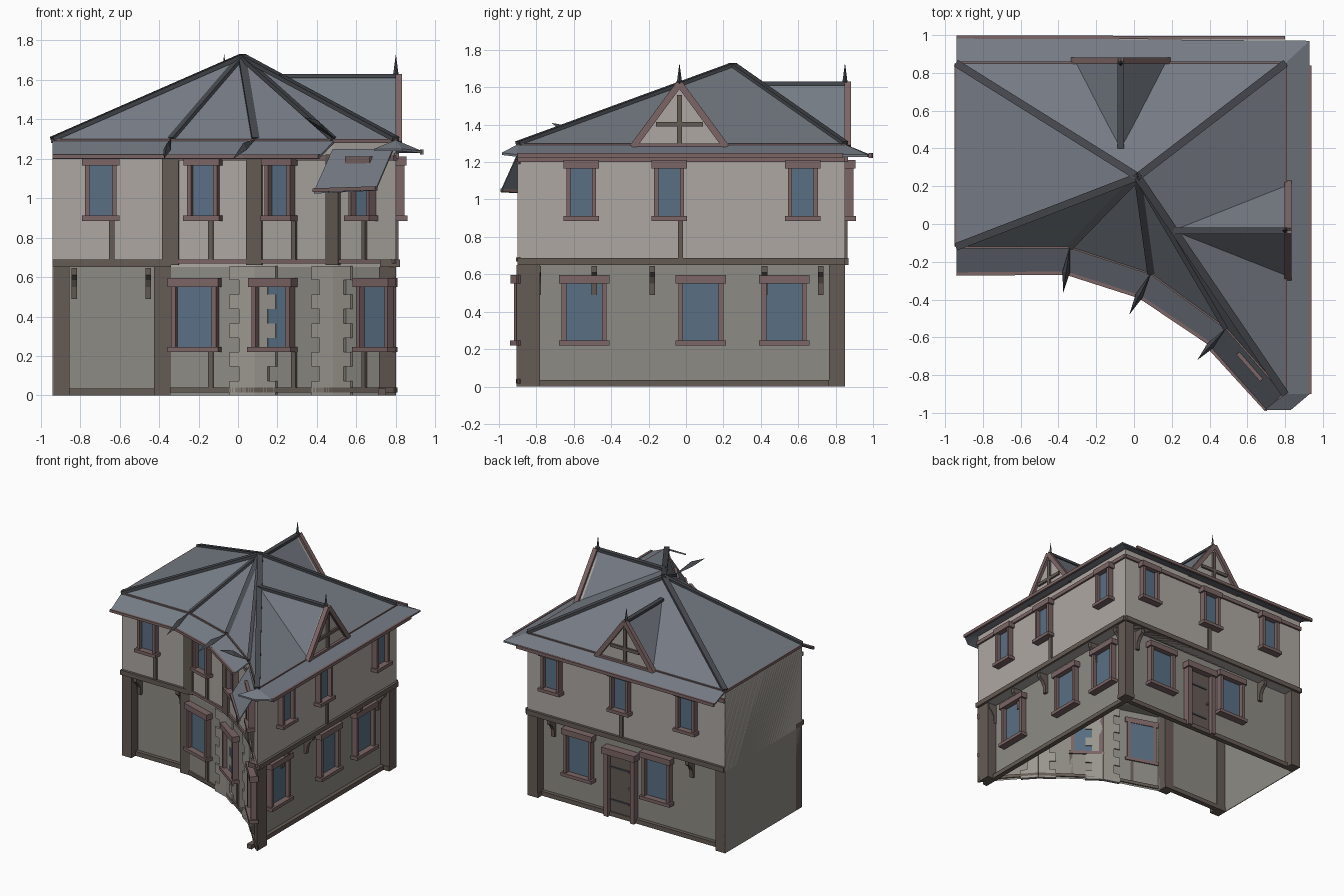
import bpy, math
from mathutils import Vector as V

if "Cube" in bpy.data.objects:
    bpy.data.objects.remove(bpy.data.objects["Cube"])

def mat(name, r, g, b):
    m = bpy.data.materials.new(name)
    m.diffuse_color = (r, g, b, 1)
    m.use_nodes = True
    m.node_tree.nodes["Principled BSDF"].inputs["Base Color"].default_value = m.diffuse_color
    return m

PLASTER = mat("plaster", .42, .39, .36)
STONE = mat("stone", .27, .26, .23)
QUOIN = mat("quoin", .33, .31, .28)
WOOD = mat("timber", .13, .105, .09)
TRIM = mat("trim", .2, .13, .13)
GLASS = mat("glass", .1, .16, .23)
SLATE = mat("slate", .18, .2, .235)
DARK = mat("dark_slate", .06, .065, .075)

def mesh(name, verts, faces, m):
    me = bpy.data.meshes.new(name)
    me.from_pydata([tuple(v) for v in verts], [], faces)
    me.materials.append(m)
    ob = bpy.data.objects.new(name, me)
    bpy.context.collection.objects.link(ob)
    return ob

def prism(name, pts, vec, m, bottom=True):
    pts = [V(p) for p in pts]
    n = len(pts)
    normal = sum(((pts[i] - pts[0]).cross(pts[i + 1] - pts[0]) for i in range(1, n - 1)), V())
    if normal.dot(V(vec)) < 0:
        pts.reverse()
    faces = [[i, (i + 1) % n, n + (i + 1) % n, n + i] for i in range(n)] + [list(range(n, 2 * n))]
    if bottom:
        faces.append(list(range(n))[::-1])
    return mesh(name, pts + [p + V(vec) for p in pts], faces, m)

def beam(name, p, q, w, h, m):
    p, q = V(p), V(q)
    d = (q - p).normalized()
    side = d.cross(V((0, 0, 1))).normalized()
    up = side.cross(d)
    return prism(name, [p + side * a * w / 2 + up * b * h / 2
                        for a, b in ((-1, -1), (1, -1), (1, 1), (-1, 1))], q - p, m)

class Wall:
    """Local frame on a wall: s runs along it, n points outward."""
    def __init__(self, origin, direction):
        self.o, self.u = V((*origin, 0)), V((*direction, 0)).normalized()
        self.n = V((self.u.y, -self.u.x, 0))

    def at(self, s, n, z):
        return self.o + self.u * s + self.n * n + V((0, 0, z))

    def box(self, name, s0, s1, n0, n1, z0, z1, m):
        prism(name, [self.at(s0, n0, z0), self.at(s1, n0, z0), self.at(s1, n1, z0), self.at(s0, n1, z0)],
              (0, 0, z1 - z0), m)

    def window(self, s, n, w, z0, z1, jamb):
        h = w / 2
        self.box("window_sill", s - h, s + h, n - .01, n + .06, z0, z0 + .026, TRIM)
        self.box("window_lintel", s - h, s + h, n - .01, n + .055, z1 - .045, z1, TRIM)
        for k in (-1, 1):
            a, b = sorted((s + k * (h - .015), s + k * (h - .015 - jamb)))
            self.box("window_jamb", a, b, n - .01, n + .045, z0 + .026, z1 - .045, TRIM)
        self.box("window_glass", s - h + .03, s + h - .03, n - .005, n + .012, z0 + .02, z1 - .04, GLASS)

    def upper_window(self, s):
        self.window(s, 0, .19, .885, 1.21, .022)

    def lower_window(self, s, n):
        self.window(s, n, .27, .22, .595, .025)

    def bracket(self, s):
        prof = [(-R, .645), (-.005, .645), (-.005, .61), (-.035, .585), (-.055, .55), (-.06, .49), (-R, .49)]
        prism("bracket", [self.at(s - .015, a, z) for a, z in prof], self.u * .03, WOOD)

    def dormer(self, s, depth):
        w, z0, z1, n = .25, 1.28, 1.62, .01
        l, r, t = self.at(s - w, n, z0), self.at(s + w, n, z0), self.at(s, n, z1)
        back = self.at(s, -depth, z1)
        mesh("dormer_roof", [l, r, t, back], [(0, 2, 3), (1, 3, 2)], SLATE)
        prism("dormer_gable", [l, r, t], -self.n * .03, PLASTER)
        for e in (l, r):
            beam("dormer_rake_board", e + self.n * .005, t + self.n * .005, .035, .035, TRIM)
        beam("dormer_ridge", t, back, .035, .02, DARK)
        self.box("dormer_base", s - w, s + w, n - .02, n + .02, 1.275, 1.3, TRIM)
        self.box("dormer_post", s - .013, s + .013, n - .01, n + .015, 1.3, 1.56, WOOD)
        self.box("dormer_crossbar", s - .125, s + .125, n - .01, n + .015, 1.39, 1.415, WOOD)
        bpy.ops.mesh.primitive_cone_add(vertices=4, radius1=.016, radius2=0, depth=.12,
                                        location=self.at(s, 0, 1.67))
        bpy.context.object.name = "finial"
        bpy.context.object.data.materials.append(DARK)

# Footprint corners, counter-clockwise from the front left
R = .08
A, B, C, D, E, F, G = foot = [(-.94, -.12), (-.34, -.12), (.09, -.26), (.49, -.55),
                              (.8, -.9), (.8, .85), (-.94, .85)]
front = Wall((0, -.12), (1, 0))
right = Wall((.8, 0), (0, 1))
rear = Wall((0, .85), (-1, 0))
segs = [Wall(p, (q[0] - p[0], q[1] - p[1])) for p, q in ((B, C), (C, D), (D, E))]
lens = [(V(q) - V(p)).length for p, q in ((B, C), (C, D), (D, E))]

# Storeys: recessed ground floor, open below, and upper floor
low = [(-.94, -.04), (-.34, -.04), B, C, D, (.78, -.877), (.72, -.81), (.72, .77), (-.94, .77)]
prism("ground_floor_walls", [(x, y, 0) for x, y in low], (0, 0, .65), STONE, bottom=False)
prism("upper_floor_walls", [(x, y, .65) for x, y in foot], (0, 0, .63), PLASTER)
prism("side_party_wall", [(-.94, -.12, 0), (-.94, .85, 0), (-.94, .85, 1.29), (-.94, -.12, 1.29)],
      (.006, 0, 0), STONE)

# Straight walls: posts, bands, plinths
for wall, s0, s1 in ((front, -.94, -.34), (right, -.9, .85), (rear, -.8, .94)):
    wall.box("storey_band", s0, s1, -R, .02, .65, .688, WOOD)
    wall.box("eaves_band", s0, s1, -.01, .015, 1.2, 1.23, TRIM)
    wall.box("plinth", s0, s1, -R - .01, -R + .03, .0, .035, WOOD)
    wall.box("corner_post", s1 - .085, s1, -.085, 0, 0, .65, WOOD)
    if wall is not right:
        wall.box("corner_post", s0, s0 + .085, -.085, 0, 0, .65, WOOD)
prism("front_corner_post", [(.8, -.905, 0), (.8, -.78, 0), (.715, -.78, 0), (.715, -.815, 0)], (0, 0, .65), WOOD)

# Openings and brackets
front.upper_window(-.695)
front.box("stud", -.655, -.627, 0, .014, .688, .885, WOOD)
for s in (-.83, -.455):
    front.bracket(s)
for s in (-.56, -.09, .625):
    right.upper_window(s)
for s in (-.545, .08, .525):
    right.lower_window(s, -R)
for s in (-.79, -.49, -.18, .42, .72):
    right.bracket(s)
for s in (-.575, .03, .615):
    rear.upper_window(s)
for s in (-.39, .3):
    rear.lower_window(s, -R)
for s in (-.62, .6):
    rear.bracket(s)
for wall, s in ((right, -.03), (rear, .03)):
    wall.box("stud", s - .014, s + .014, 0, .014, .688, .885, WOOD)

# Rear door
ds = -.015
rear.box("door_leaf", ds - .1, ds + .1, -R, -R + .02, 0, .5, WOOD)
rear.box("door_lintel", ds - .145, ds + .145, -R, -R + .07, .5, .55, TRIM)
for k in (-1, 1):
    rear.box("door_jamb", ds + k * .115 - .018, ds + k * .115 + .018, -R, -R + .055, 0, .5, TRIM)
for z in (.12, .38):
    rear.box("door_hinge", ds - .1, ds + .07, -R + .02, -R + .026, z, z + .015, DARK)
rear.box("door_knob", ds + .07, ds + .085, -R + .02, -R + .035, .25, .265, TRIM)

# Faceted curved front
for wall, L, up, lo, stud in zip(segs, lens, (.18, .167, .235), (.135, .125, .335), (.215, .245, .235)):
    wall.upper_window(up)
    wall.lower_window(lo, 0)
    wall.box("storey_band", 0, L, -.01, .014, .668, .69, TRIM)
    wall.box("eaves_band", 0, L, -.01, .015, 1.19, 1.215, TRIM)
    wall.box("plinth", 0, L, -.01, .014, .015, .04, WOOD)
    wall.box("stud", stud - .013, stud + .013, 0, .014, .69, .885, WOOD)
    wall.box("stud", stud - .013, stud + .013, 0, .014, .04, .22, WOOD)
for i, p in enumerate((B, C, D)):
    prev = front.u if i == 0 else segs[i - 1].u
    d = prev + segs[i].u
    Wall(p, (d.x, d.y)).box("front_post", -.043, .043, -.04, .022, .66, 1.22, WOOD)
    if i:  # toothed stone quoins
        for row in range(9):
            z, ln = row * .073, (.135, .085)[row % 2]
            segs[i - 1].box("quoin", lens[i - 1] - ln, lens[i - 1], -.01, .014, z, z + .073, QUOIN)
            segs[i].box("quoin", 0, ln, -.01, .014, z, z + .073, QUOIN)

# Main hipped roof
apex = V((.02, .25, 1.72))
mesh("main_roof", [(x, y, 1.3) for x, y in foot] + [apex],
     [(i, (i + 1) % 7, 7) for i in range(7)], SLATE)
for x, y in foot:
    beam("hip_ridge", (x, y, 1.3), apex, .04, .022, DARK)
for p, q in zip(foot, foot[1:] + foot[:1]):
    beam("eaves_trim", (*p, 1.29), (*q, 1.29), .018, .02, TRIM)

# Skirt roof round the eaves
def skirt(name, pts):
    prism(name, pts, (0, 0, -.012), SLATE)

outer = [(-.94, -.265, 1.21), (-.36, -.26, 1.21), (.03, -.385, 1.21), (.41, -.64, 1.21)]
for i in range(3):
    skirt("front_skirt", [(*foot[i], 1.295), outer[i], outer[i + 1], (*foot[i + 1], 1.295)])
    beam("front_gutter", outer[i], outer[i + 1], .018, .02, TRIM)
skirt("drooping_skirt", [(.48, -.55, 1.25), (.385, -.64, 1.035), (.7, -.99, 1.05), (.785, -.9, 1.25)])
beam("drooping_gutter", (.385, -.64, 1.04), (.7, -.985, 1.05), .018, .02, TRIM)
skirt("corner_skirt", [(*E, 1.295), (.69, -.985, 1.25), (.83, -.985, 1.25)])
skirt("corner_skirt", [(*E, 1.295), (.83, -.985, 1.25), (.93, -.9, 1.24)])
skirt("right_skirt", [(*E, 1.295), (.93, -.9, 1.24), (.93, .97, 1.24), (*F, 1.295)])
skirt("rear_skirt", [(*F, 1.295), (.93, .97, 1.24), (-.94, .985, 1.24), (*G, 1.295)])
beam("right_gutter", (.932, -.9, 1.235), (.932, .84, 1.235), .018, .025, TRIM)
beam("rear_gutter", (.8, .985, 1.235), (-.94, .99, 1.235), .018, .025, TRIM)

# Pointed hip blades on the front skirt
for (x, y), tip in ((B, (-.375, -.365, 1.2)), (C, (-.025, -.48, 1.2)), (D, (.335, -.72, 1.41))):
    z = tip[2]
    root = V((x, y, 1.3))
    mid = root.lerp(V(tip), .55)
    side = (V(tip) - root).cross(V((0, 0, 1))).normalized() * .02
    mesh("hip_blade", [root, mid + side, tip, mid - side, mid + V((0, 0, .035))],
         [(0, 4, 1), (1, 4, 2), (2, 4, 3), (3, 4, 0), (0, 1, 2, 3)], DARK)

# Dormers
right.dormer(-.035, .59)
rear.dormer(.07, .45)
